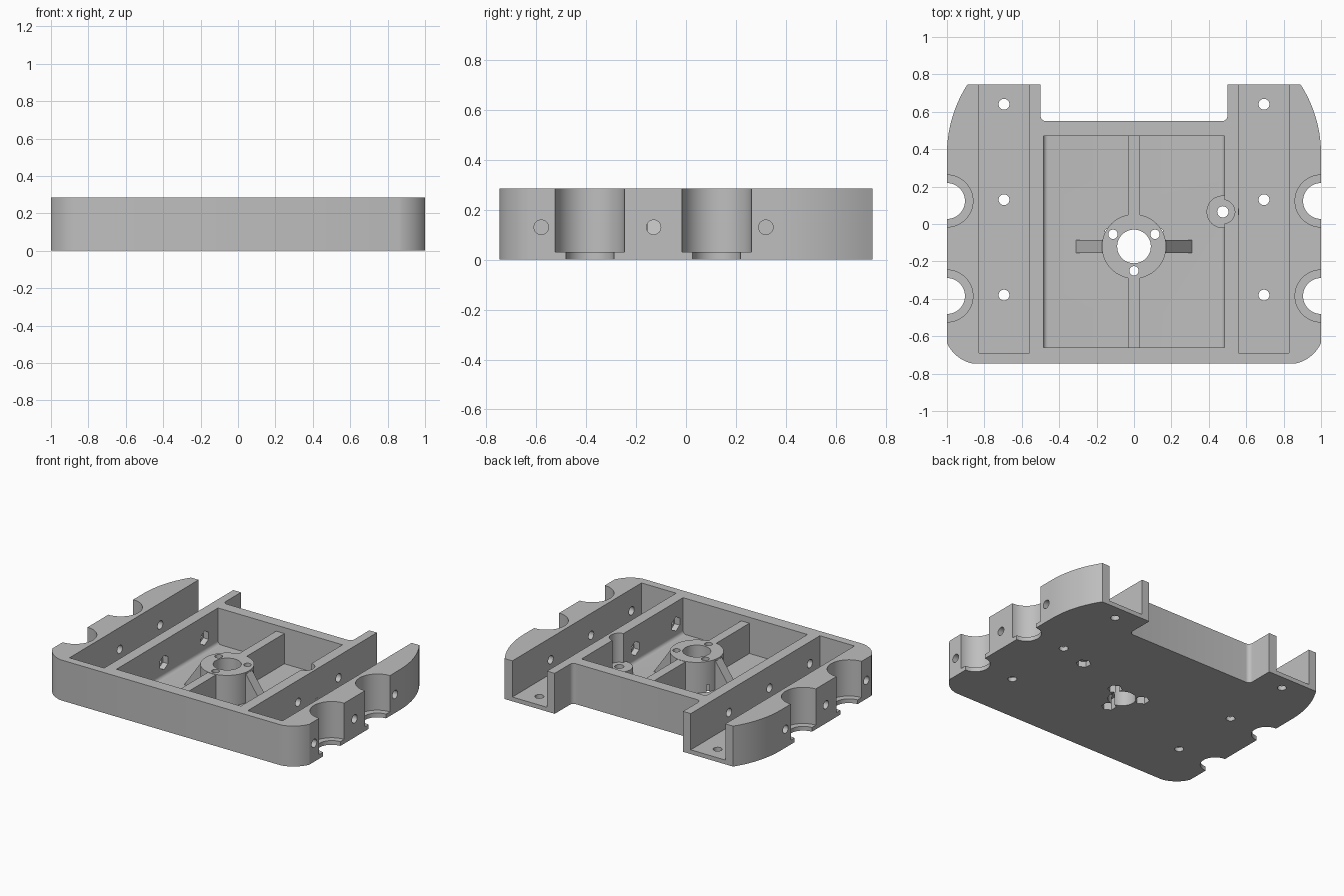
import bpy, bmesh, math
from mathutils import Vector

if "Cube" in bpy.data.objects:
    bpy.data.objects.remove(bpy.data.objects["Cube"], do_unlink=True)

HEIGHT, FLOOR, BOSS_TOP = 0.285, 0.03, 0.245
BOSS_Y = -0.12

grey = bpy.data.materials.new("plain grey")
grey.use_nodes = True
grey.diffuse_color = (0.52, 0.52, 0.52, 1)
grey.node_tree.nodes["Principled BSDF"].inputs["Base Color"].default_value = grey.diffuse_color


def prism(name, points, low, high, axis="z"):
    """Extrude a flat profile along an axis."""
    place = {"z": lambda a, b, h: (a, b, h),
             "y": lambda a, b, h: (a, h, b),
             "x": lambda a, b, h: (h, a, b)}[axis]
    bm = bmesh.new()
    bottom = [bm.verts.new(place(a, b, low)) for a, b in points]
    top = [bm.verts.new(place(a, b, high)) for a, b in points]
    bm.faces.new(bottom)
    bm.faces.new(top)
    for i in range(len(points)):
        j = (i + 1) % len(points)
        bm.faces.new((bottom[i], bottom[j], top[j], top[i]))
    bmesh.ops.recalc_face_normals(bm, faces=bm.faces)
    mesh = bpy.data.meshes.new(name)
    bm.to_mesh(mesh)
    bm.free()
    mesh.materials.append(grey)
    obj = bpy.data.objects.new(name, mesh)
    bpy.context.collection.objects.link(obj)
    return obj


def box(name, x0, x1, y0, y1, z0, z1):
    return prism(name, [(x0, y0), (x1, y0), (x1, y1), (x0, y1)], z0, z1)


def round_bar(name, a, b, radius, low, high, axis="z", sides=48):
    turn = math.pi / 2
    ring = [(a + radius * math.cos(turn + math.tau * i / sides),
             b + radius * math.sin(turn + math.tau * i / sides)) for i in range(sides)]
    return prism(name, ring, low, high, axis)


def arc(start, end, bulge, steps=10):
    """Circular arc between two points, bulging to the right of travel."""
    p, q = Vector(start), Vector(end)
    chord = q - p
    half = chord.length / 2
    radius = (half * half + bulge * bulge) / (2 * abs(bulge))
    sign = math.copysign(1, bulge)
    out = Vector((chord.y, -chord.x)).normalized() * sign
    centre = (p + q) / 2 - out * (radius - abs(bulge))
    sweep = math.asin(half / radius)
    along = chord.normalized()
    angles = [sweep * (2 * i / steps - 1) for i in range(steps + 1)]
    return [tuple(centre + along * radius * math.sin(t) + out * radius * math.cos(t))
            for t in angles]


def combine(target, tool, operation):
    bpy.context.view_layer.objects.active = target
    mod = target.modifiers.new(operation.lower(), "BOOLEAN")
    mod.operation, mod.solver, mod.object = operation, "EXACT", tool
    bpy.ops.object.modifier_apply(modifier=mod.name)
    bpy.data.objects.remove(tool, do_unlink=True)


def cut(tool):
    combine(body, tool, "DIFFERENCE")


def add(tool):
    combine(body, tool, "UNION")


# Outer block with curved corners and a rear notch
half = (arc((0.86, -0.747), (1, -0.635), 0.022)
        + arc((1, 0.38), (0.89, 0.747), 0.0275)
        + [(0.5, 0.747)]
        + arc((0.5, 0.58), (0.47, 0.55), -0.0088, 6))
body = prism("chassis_tray", half + [(-x, y) for x, y in reversed(half)], 0, HEIGHT)

# Central pocket with rounded floor edges
fillet = 0.025
edge = [(0.485 - fillet + fillet * math.sin(t), FLOOR + fillet - fillet * math.cos(t))
        for t in (math.pi / 2 * i / 6 for i in range(7))] + [(0.485, 0.4)]
cut(prism("pocket_cutter", edge + [(-x, z) for x, z in reversed(edge)], -0.66, 0.47, "y"))

# Side channels, open at the rear
for s in (-1, 1):
    x0, x1 = sorted((s * 0.56, s * 0.83))
    cut(box("channel_cutter", x0, x1, -0.69, 0.9, FLOOR, 0.4))

# Central boss, lengthwise rib and sloped gussets
add(box("lengthwise_rib", -0.032, 0.032, -0.68, 0.49, 0.01, BOSS_TOP - 0.002))
gusset = [(-0.325, 0.01), (0.325, 0.01), (0.165, BOSS_TOP - 0.004), (-0.165, BOSS_TOP - 0.004)]
add(prism("gusset", gusset, BOSS_Y - 0.035, BOSS_Y + 0.035, "y"))
add(round_bar("centre_boss", 0, BOSS_Y, 0.172, 0.012, BOSS_TOP, sides=64))
cut(round_bar("centre_hole", 0, BOSS_Y, 0.09, -0.1, 0.4))

# Screw holes in the boss, with nut traps underneath
for degrees in (30, 150, 270):
    t = math.radians(degrees)
    x, y = 0.13 * math.cos(t), BOSS_Y + 0.13 * math.sin(t)
    cut(round_bar("boss_screw_hole", x, y, 0.025, -0.1, 0.4, sides=24))
    cut(round_bar("boss_nut_trap", x, y, 0.048, -0.1, 0.08, sides=6))

# Low screw seat beside the left inner wall
seat = (0.475, 0.065)
add(round_bar("screw_seat", *seat, 0.087, 0.011, 0.08))
cut(round_bar("seat_clearance", *seat, 0.064, 0.08, 0.4))
cut(round_bar("seat_hole", *seat, 0.03, -0.1, 0.2, sides=24))
cut(round_bar("seat_nut_trap", *seat, 0.048, -0.1, 0.04, sides=6))

for s in (-1, 1):
    # Stepped half-round recesses in the outer sides
    for y in (0.123, -0.385):
        cut(round_bar("recess", s, y, 0.139, FLOOR, 0.4, sides=64))
        cut(round_bar("recess_hole", s, y, 0.096, -0.1, 0.1))
    # Floor holes in the channels
    for y in (0.64, 0.13, -0.38):
        cut(round_bar("floor_hole", s * 0.695, y, 0.029, -0.1, 0.1, sides=32))
    # Cross holes through the walls, hexagonal on the pocket side
    for y in (-0.58, -0.13, 0.32):
        low, high = sorted((s * 0.45, s * 1.1))
        cut(round_bar("cross_hole", y, 0.13, 0.029, low, high, "x", 32))
        low, high = sorted((s * 0.45, s * 0.525))
        cut(round_bar("hex_trap", y, 0.13, 0.05, low, high, "x", 6))

bpy.ops.object.select_all(action="DESELECT")
body.select_set(True)
bpy.context.view_layer.objects.active = body
bpy.ops.object.shade_smooth_by_angle(angle=math.radians(25))
